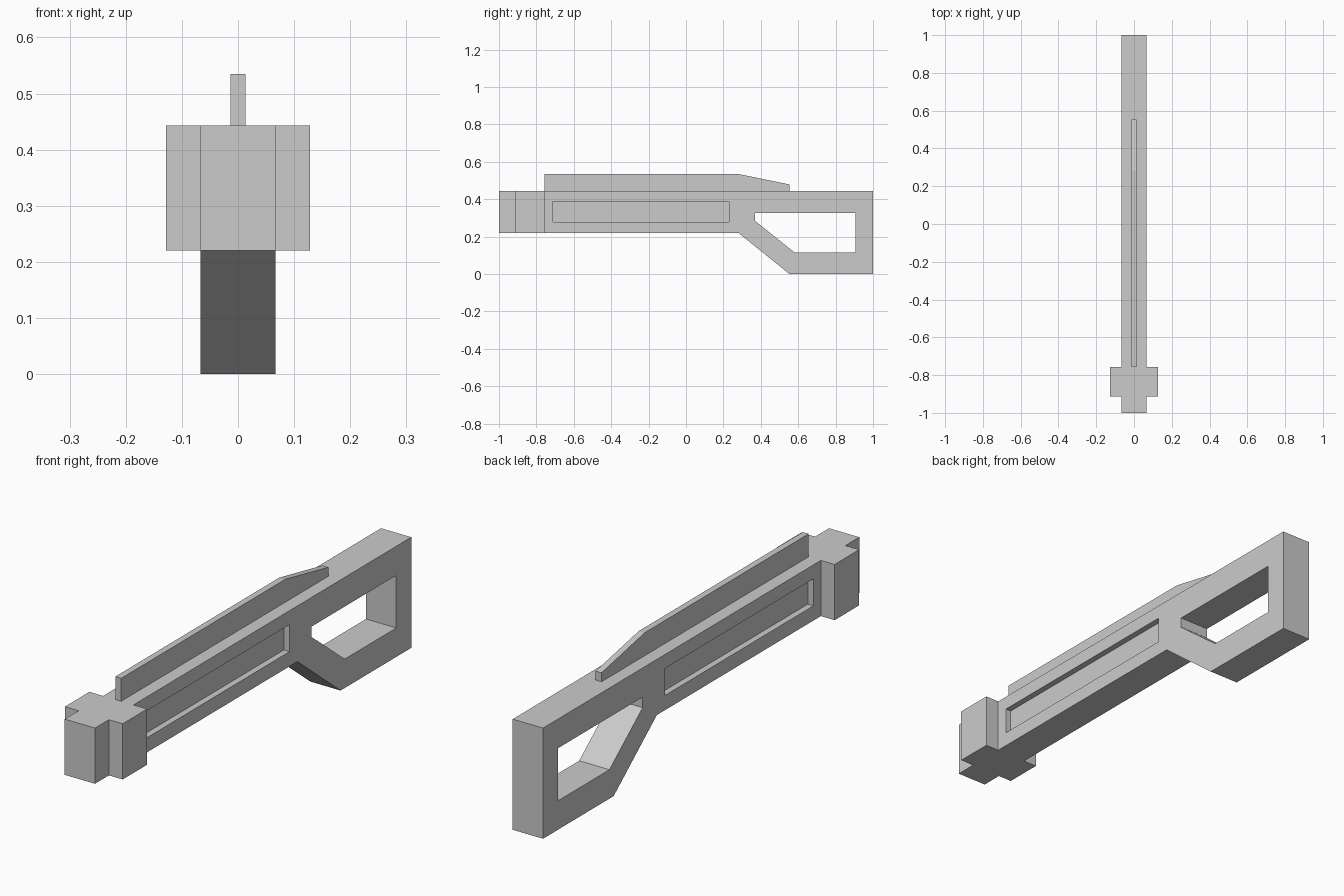
import bpy, bmesh

if "Cube" in bpy.data.objects:
    bpy.data.objects.remove(bpy.data.objects["Cube"])

HALF_W = 0.067           # half width of the body
BOTTOM, TOP = 0.22, 0.443


def prism(name, profile, x0, x1):
    """Extrude a (y, z) profile along x from x0 to x1."""
    bm = bmesh.new()
    face = bm.faces.new([bm.verts.new((x0, y, z)) for y, z in profile])
    ext = bmesh.ops.extrude_face_region(bm, geom=[face])
    verts = [v for v in ext["geom"] if isinstance(v, bmesh.types.BMVert)]
    bmesh.ops.translate(bm, verts=verts, vec=(x1 - x0, 0, 0))
    bmesh.ops.recalc_face_normals(bm, faces=bm.faces)
    mesh = bpy.data.meshes.new(name)
    bm.to_mesh(mesh)
    bm.free()
    obj = bpy.data.objects.new(name, mesh)
    bpy.context.collection.objects.link(obj)
    return obj


def rect(y0, y1, z0, z1):
    return [(y0, z0), (y1, z0), (y1, z1), (y0, z1)]


def cut(target, cutter):
    """Subtract the cutter, apply, and remove it."""
    cutter.hide_render = True
    mod = target.modifiers.new("cut", 'BOOLEAN')
    mod.operation = 'DIFFERENCE'
    mod.solver = 'EXACT'
    mod.object = cutter
    bpy.context.view_layer.objects.active = target
    bpy.ops.object.modifier_apply(modifier=mod.name)
    bpy.data.objects.remove(cutter)


# Main body with the dropped rear stock
body = prism("body", [(-1, BOTTOM), (0.28, BOTTOM), (0.553, 0), (1, 0),
                      (1, TOP), (-1, TOP)], -HALF_W, HALF_W)

# Opening through the stock
cut(body, prism("stock_opening_cutter",
                [(0.37, 0.284), (0.58, 0.116), (0.905, 0.116),
                 (0.905, 0.326), (0.37, 0.326)], -0.2, 0.2))

# Long shallow recess on each side, and a front lug on each side
for side, label in ((1, "right"), (-1, "left")):
    cut(body, prism("recess_cutter", rect(-0.71, 0.23, 0.279, 0.387),
                    side * (HALF_W - 0.025), side * 0.2))
    prism(label + "_front_lug", rect(-0.912, -0.757, BOTTOM, TOP),
          side * HALF_W, side * 0.128)

# Thin top rail sloping down at the rear
prism("top_rail", [(-0.757, TOP), (0.553, TOP), (0.553, 0.479),
                   (0.28, 0.535), (-0.757, 0.535)], -0.013, 0.013)
